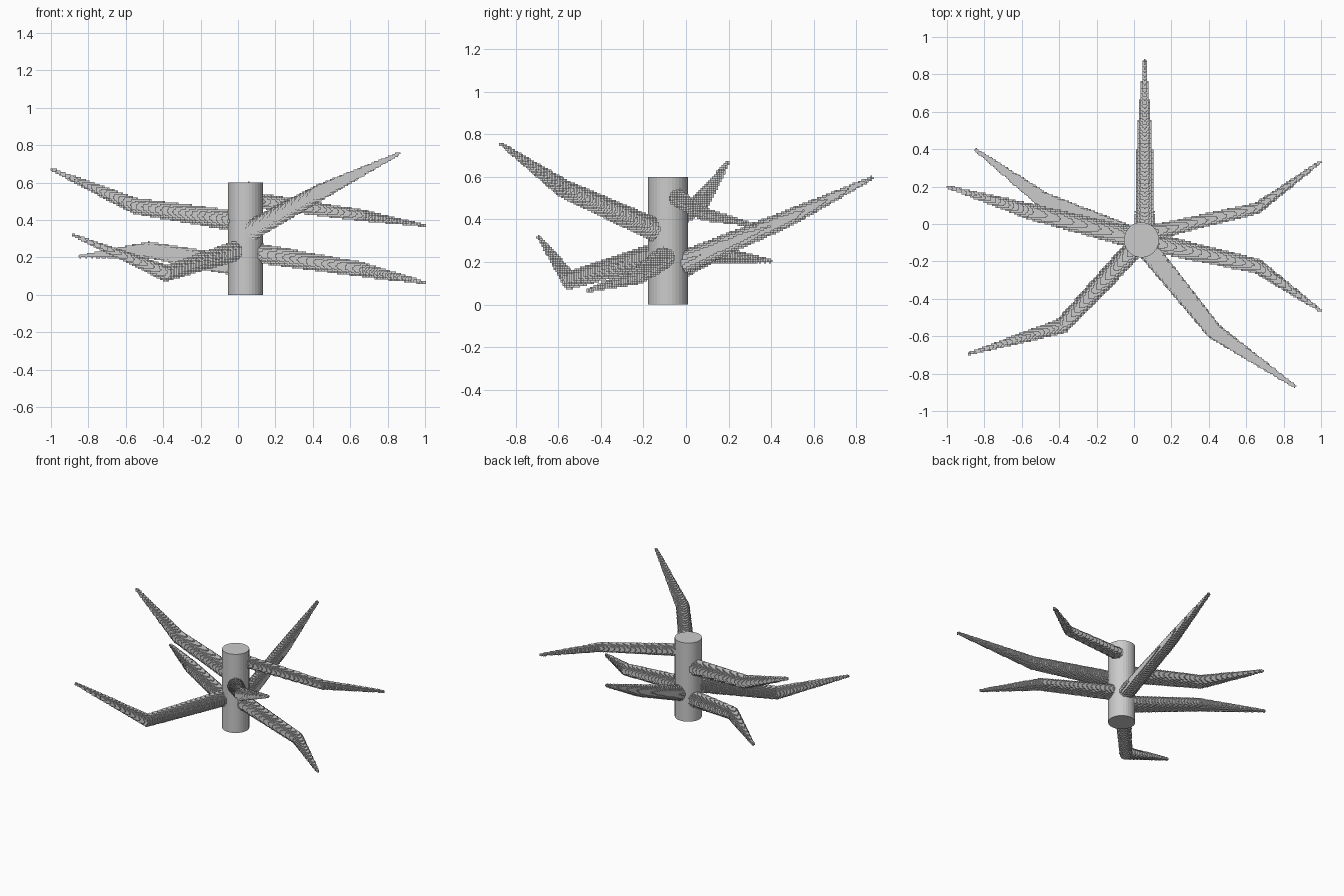
import bpy, bmesh, math
from mathutils import Vector

if "Cube" in bpy.data.objects:
    bpy.data.objects.remove(bpy.data.objects["Cube"])


def make_object(name, bm):
    bmesh.ops.recalc_face_normals(bm, faces=bm.faces[:])
    mesh = bpy.data.meshes.new(name)
    bm.to_mesh(mesh)
    bm.free()
    obj = bpy.data.objects.new(name, mesh)
    bpy.context.collection.objects.link(obj)
    return obj


def branch(name, points, radii, sides=16):
    """Tapered tube through the points, turned into small blocks."""
    pts = [Vector(p) for p in points]
    bm = bmesh.new()
    rings = []
    for i, p in enumerate(pts):
        d = (pts[min(i + 1, len(pts) - 1)] - pts[max(i - 1, 0)]).normalized()
        u = d.cross(Vector((0, 0, 1))).normalized()
        v = u.cross(d)
        rings.append([bm.verts.new(p + radii[i] * (u * math.cos(a) + v * math.sin(a)))
                      for a in (2 * math.pi * k / sides for k in range(sides))])
    for r, s in zip(rings, rings[1:]):
        for k in range(sides):
            n = (k + 1) % sides
            bm.faces.new((r[k], r[n], s[n], s[k]))
    bm.faces.new(rings[0])
    bm.faces.new(rings[-1])
    obj = make_object(name, bm)
    mod = obj.modifiers.new("blocks", 'REMESH')
    mod.mode = 'BLOCKS'
    mod.octree_depth = 7
    mod.scale = 0.9
    mod.use_remove_disconnected = False
    return obj


# trunk
bm = bmesh.new()
bmesh.ops.create_cone(bm, cap_ends=True, segments=32, radius1=0.094, radius2=0.094, depth=0.6)
bmesh.ops.translate(bm, verts=bm.verts[:], vec=(0.04, -0.085, 0.3))
make_object("trunk", bm)

# branches: base, elbow, tip
thick = (0.056, 0.044, 0.008)
thin = (0.042, 0.031, 0.008)
branch("back_branch", [(0.057, -0.06, 0.18), (0.057, 0.48, 0.405), (0.057, 0.88, 0.597)],
       (0.054, 0.04, 0.008))
branch("right_back_branch", [(0.06, -0.055, 0.51), (0.66, 0.085, 0.425), (1.0, 0.335, 0.37)], thin)
branch("right_front_branch", [(0.06, -0.09, 0.23), (0.66, -0.225, 0.135), (1.0, -0.465, 0.065)],
       (0.054, 0.04, 0.008))
branch("front_right_branch", [(0.06, -0.12, 0.34), (0.43, -0.575, 0.545), (0.865, -0.872, 0.757)], thick)
branch("front_left_branch", [(0.02, -0.11, 0.245), (-0.385, -0.545, 0.115), (-0.885, -0.695, 0.32)], thick)
branch("left_upper_branch", [(0.02, -0.08, 0.39), (-0.55, 0.065, 0.475), (-1.0, 0.2, 0.672)], thick)
branch("left_lower_branch", [(0.02, -0.08, 0.15), (-0.48, 0.125, 0.24), (-0.85, 0.4, 0.205)], thick)
